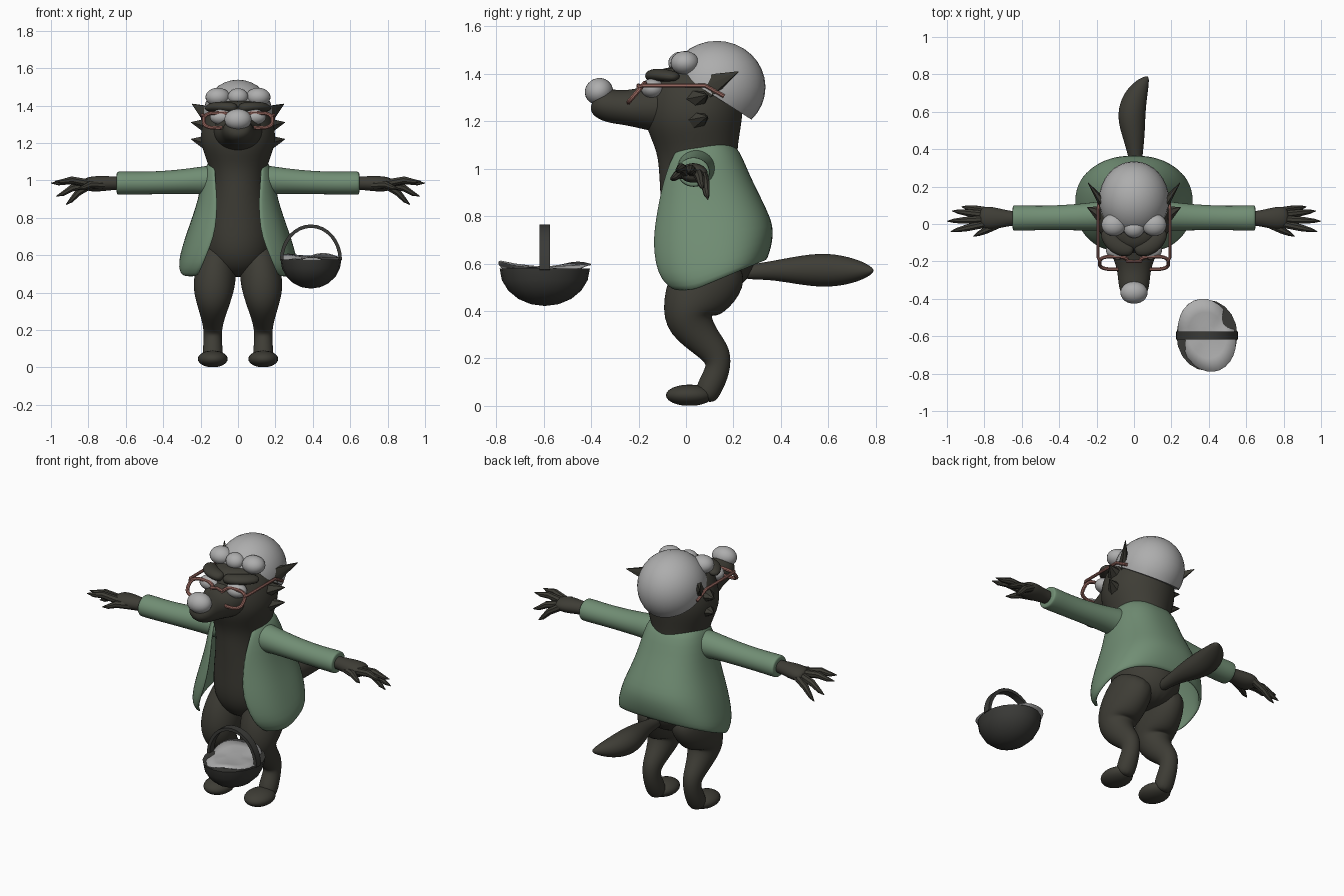
import bpy, bmesh, math
from mathutils import Vector, Matrix

if "Cube" in bpy.data.objects:
    bpy.data.objects.remove(bpy.data.objects["Cube"])


def material(name, rgb):
    m = bpy.data.materials.new(name)
    m.use_nodes = True
    m.diffuse_color = (*rgb, 1)
    m.node_tree.nodes["Principled BSDF"].inputs["Base Color"].default_value = (*rgb, 1)
    return m


FUR = material("dark fur", (0.048, 0.046, 0.036))
COAT = material("green wool", (0.165, 0.27, 0.175))
PALE = material("pale grey", (0.42, 0.42, 0.42))
FRAME = material("dusty pink", (0.34, 0.15, 0.125))
WICKER = material("dark wicker", (0.042, 0.042, 0.038))


def finish(name, bm, mat, subsurf=0, thickness=0.0):
    bmesh.ops.recalc_face_normals(bm, faces=bm.faces)
    mesh = bpy.data.meshes.new(name)
    bm.to_mesh(mesh)
    bm.free()
    mesh.materials.append(mat)
    ob = bpy.data.objects.new(name, mesh)
    bpy.context.collection.objects.link(ob)
    bpy.ops.object.select_all(action='DESELECT')
    ob.select_set(True)
    bpy.context.view_layer.objects.active = ob
    if subsurf:
        bpy.ops.object.shade_smooth()
    else:
        bpy.ops.object.shade_smooth_by_angle(angle=math.radians(40))
    if thickness:
        mod = ob.modifiers.new("thickness", 'SOLIDIFY')
        mod.thickness, mod.offset = thickness, 0
    if subsurf:
        mod = ob.modifiers.new("smooth", 'SUBSURF')
        mod.levels = mod.render_levels = subsurf
    return ob


def tube(name, stations, mat, ref=(1, 0, 0), sides=12, subsurf=2, closed=False):
    """Loft ellipses along stations (x, y, z, radius along ref, other radius)."""
    bm = bmesh.new()
    pts = [Vector(s[:3]) for s in stations]
    n, rings = len(pts), []
    grow = 1.045 if subsurf else 1
    for i, s in enumerate(stations):
        a = pts[(i - 1) % n] if closed or i else pts[0]
        b = pts[(i + 1) % n] if closed or i < n - 1 else pts[-1]
        t = (b - a).normalized()
        u = Vector(ref)
        u = (u - t * u.dot(t)).normalized()
        v = t.cross(u)
        ring = []
        for k in range(sides):
            ang = math.tau * (k + 0.5) / sides
            off = u * math.cos(ang) * s[3] + v * math.sin(ang) * s[4]
            ring.append(bm.verts.new(pts[i] + off * grow))
        rings.append(ring)
    for i in range(n if closed else n - 1):
        p, q = rings[i], rings[(i + 1) % n]
        for k in range(sides):
            j = (k + 1) % sides
            bm.faces.new((p[k], p[j], q[j], q[k]))
    if not closed:
        bm.faces.new(rings[0])
        bm.faces.new(rings[-1])
    return finish(name, bm, mat, subsurf)


def ball(name, centre, radii, mat, tilt=0.0, cut=None, segs=24):
    """Ellipsoid tilted about x; cut = (point, normal) keeps the normal's side."""
    bm = bmesh.new()
    bmesh.ops.create_uvsphere(bm, u_segments=segs, v_segments=segs // 2, radius=1)
    bm.transform(Matrix.Translation(centre) @ Matrix.Rotation(tilt, 4, 'X')
                 @ Matrix.Diagonal((*radii, 1)))
    if cut:
        geom = bm.verts[:] + bm.edges[:] + bm.faces[:]
        bmesh.ops.bisect_plane(bm, geom=geom, plane_co=cut[0], plane_no=cut[1],
                               clear_inner=True)
        bmesh.ops.holes_fill(bm, edges=[e for e in bm.edges if e.is_boundary])
    return finish(name, bm, mat)


# Torso, neck and head in one loft
tube("body_and_head", [
    (0, .12, .48, .08, .09), (0, .12, .55, .16, .17), (0, .10, .66, .19, .20),
    (0, .08, .82, .17, .18), (0, .05, .98, .135, .16), (0, .05, 1.09, .155, .165),
    (0, .03, 1.2, .2, .205), (0, .035, 1.3, .19, .2), (0, .035, 1.38, .155, .18),
    (0, .04, 1.425, .11, .13)], FUR, sides=16)

# Muzzle and nose
tube("muzzle", [
    (0, -.02, 1.27, .15, .13), (0, -.15, 1.255, .125, .1), (0, -.24, 1.255, .088, .072),
    (0, -.32, 1.263, .084, .072), (0, -.37, 1.275, .072, .06), (0, -.395, 1.285, .04, .035)],
    FUR)
ball("nose", (0, -.367, 1.325), (.073, .06, .056), PALE, 0.4)

# Hair cap cut along a sloping hairline, with front curls
ball("hair", (0, .13, 1.343), (.187, .205, .195), PALE,
     cut=((0, .1, 1.318), (0, .21, .33)), segs=32)
ball("curl_middle", (0, -.025, 1.447), (.055, .05, .045), PALE, 0.2)

# Tail
tube("tail", [
    (.01, .22, .56, .03, .03), (.01, .34, .57, .032, .035), (0, .46, .572, .058, .058),
    (-.018, .58, .572, .078, .074), (.005, .68, .57, .066, .06), (.045, .75, .57, .038, .035),
    (.075, .79, .57, .008, .008)], FUR)

# Coat: open-fronted shell with a hem that rises at the back
LEVELS = [  # z, half width, front y, back y, half opening
    (1.11, .135, -.04, .18, .115), (1.07, .17, -.085, .22, .125), (.98, .19, -.11, .255, .118),
    (.9, .205, -.125, .295, .11), (.8, .235, -.14, .335, .112), (.7, .268, -.155, .36, .125),
    (.6, .295, -.157, .357, .165), (.53, .31, -.14, .345, .195), (.485, .305, -.09, .33, .215)]
bm = bmesh.new()
rows, SEG = [], 28
for z, rx, front, back, gap in LEVELS:
    cy, ry = (front + back) / 2, (back - front) / 2
    start = math.asin((gap / rx) ** 1.2)
    row = []
    for k in range(SEG + 1):
        a = start + (math.tau - 2 * start) * k / SEG
        sx, cx = math.sin(a), math.cos(a)
        x = rx * math.copysign(abs(sx) ** .83, sx)
        y = cy - ry * math.copysign(abs(cx) ** .83, cx)
        lift = max(0, y - .03) * .42 * max(0, min(1, (.85 - z) / .35))
        row.append(bm.verts.new((x, y, z + lift)))
    rows.append(row)
for p, q in zip(rows, rows[1:]):
    for k in range(SEG):
        bm.faces.new((p[k], p[k + 1], q[k + 1], q[k]))
finish("coat", bm, COAT, subsurf=1, thickness=.018)

# Paired parts
FINGERS = [  # base, tip
    ((.79, .07, .975), (.92, .092, .87)), ((.8, .05, .98), (.972, .07, .915)),
    ((.8, .025, .985), (1.0, .015, .985)), ((.8, 0, .985), (.98, -.04, .995)),
    ((.72, 0, .975), (.86, -.066, .955))]
for side, s in (("left", 1), ("right", -1)):
    # Leg and foot
    tube(side + "_leg", [
        (s * .1, .14, .64, .09, .13), (s * .115, .1, .54, .11, .155),
        (s * .13, .02, .43, .112, .13), (s * .132, .0, .36, .095, .105),
        (s * .134, .075, .275, .065, .07), (s * .135, .137, .212, .05, .062),
        (s * .135, .135, .15, .047, .052), (s * .135, .1, .08, .055, .055),
        (s * .135, .075, .02, .05, .045)], FUR)
    ball(side + "_foot", (s * .135, .015, .045), (.08, .1, .045), FUR,
         cut=((0, 0, .002), (0, 0, 1)))
    # Sleeve
    tube(side + "_sleeve", [
        (s * .08, .05, 1.0, .09, .09), (s * .2, .04, 1.0, .076, .072),
        (s * .34, .035, .99, .068, .063), (s * .5, .032, .985, .064, .06),
        (s * .6, .032, .985, .068, .062), (s * .645, .032, .985, .068, .062),
        (s * .65, .032, .985, .062, .056), (s * .65, .032, .985, .03, .03)][:-1],
        COAT, ref=(0, 1, 0))
    # Hand
    tube(side + "_hand", [
        (s * .6, .03, .985, .036, .034), (s * .67, .03, .985, .04, .036),
        (s * .74, .03, .982, .058, .042), (s * .79, .033, .98, .062, .04),
        (s * .83, .035, .98, .045, .028)], FUR, ref=(0, 1, 0))
    for i, (base, tip) in enumerate(FINGERS):
        b, t = Vector(base), Vector(tip)
        m = b.lerp(t, .5) + Vector((0, 0, .012))
        path = [(s * p.x, p.y, p.z, r, r) for p, r in
                ((b, .022), (m, .02), (b.lerp(t, .8), .013), (t, .002))]
        tube(f"{side}_finger_{i + 1}", path, FUR, ref=(0, 1, 0), sides=8, subsurf=0)
    # Ear and cheek tufts
    tube(side + "_ear", [(s * .15, .09, 1.345, .06, .03), (s * .245, .22, 1.408, .002, .002)],
         FUR, ref=(0, 0, 1), sides=6, subsurf=0)
    for i, z in enumerate((1.31, 1.22)):
        tube(f"{side}_cheek_tuft_{i + 1}",
             [(s * .15, .04, z - .02, .05, .06), (s * .25, .09, z, .002, .002)],
             FUR, ref=(0, 0, 1), sides=6, subsurf=0)
    # Eye, brow and side curl
    ball(side + "_eye", (s * .088, -.14, 1.338), (.062, .05, .042), PALE)
    tube(side + "_brow", [
        (0, -.14, 1.385, .03, .025), (s * .06, -.135, 1.393, .045, .028),
        (s * .12, -.1, 1.395, .045, .026), (s * .165, -.03, 1.385, .03, .02)],
        FUR, ref=(0, 1, 0))
    ball(side + "_curl", (s * .108, -.005, 1.445), (.066, .06, .05), PALE)
    # Spectacle rim and temple
    rim = []
    for k in range(28):
        a = math.tau * k / 28
        c, v = math.cos(a), math.sin(a)
        c = math.copysign(abs(c) ** .7, c)
        v = math.copysign(abs(v) ** .7, v)
        rim.append((s * (.108 + c * .076), -.208 + v * .034, 1.32 + v * .04, .01, .01))
    tube(side + "_spectacle_rim", rim, FRAME, ref=(0, -.76, .65), sides=8, subsurf=0,
         closed=True)
    tube(side + "_temple", [
        (s * .18, -.2, 1.345, .009, .009), (s * .192, -.18, 1.35, .009, .009),
        (s * .192, .08, 1.35, .009, .009), (s * .185, .16, 1.305, .009, .009)],
        FRAME, sides=8, subsurf=0)
tube("spectacle_bridge", [(-.04, -.2, 1.34, .009, .009), (0, -.2, 1.35, .009, .009),
                          (.04, -.2, 1.34, .009, .009)], FRAME, ref=(0, 1, 0), sides=8, subsurf=0)

# Basket bowl, handle and draped cloth
BX, BY, BZ = .39, -.595, .578
ball("basket_bowl", (BX, BY, BZ), (.163, .19, .157), WICKER,
     cut=((BX, BY, BZ), (0, 0, -1)), segs=20)
arch = []
for k in range(17):
    a = math.pi * k / 16
    arch.append((BX + .157 * math.cos(a), BY, BZ - .005 + .182 * math.sin(a), .03, .013))
tube("basket_handle", arch, WICKER, ref=(0, 1, 0), sides=4, subsurf=0)
bm = bmesh.new()
rings, N = [], 32
for f in (.3, .65, 1):
    ring = []
    for k in range(N):
        a = math.tau * k / N
        peak = math.cos(2 * (a - 2.07))
        r = f * (.99 + .1 * peak * f)
        z = BZ + .008 + f * f * (.018 * peak + .006 * math.cos(5 * a))
        ring.append(bm.verts.new((BX + .163 * r * math.cos(a), BY + .185 * r * math.sin(a), z)))
    rings.append(ring)
bm.faces.new(rings[0])
for p, q in zip(rings, rings[1:]):
    for k in range(N):
        j = (k + 1) % N
        bm.faces.new((p[k], p[j], q[j], q[k]))
finish("basket_cloth", bm, PALE, thickness=.006)
